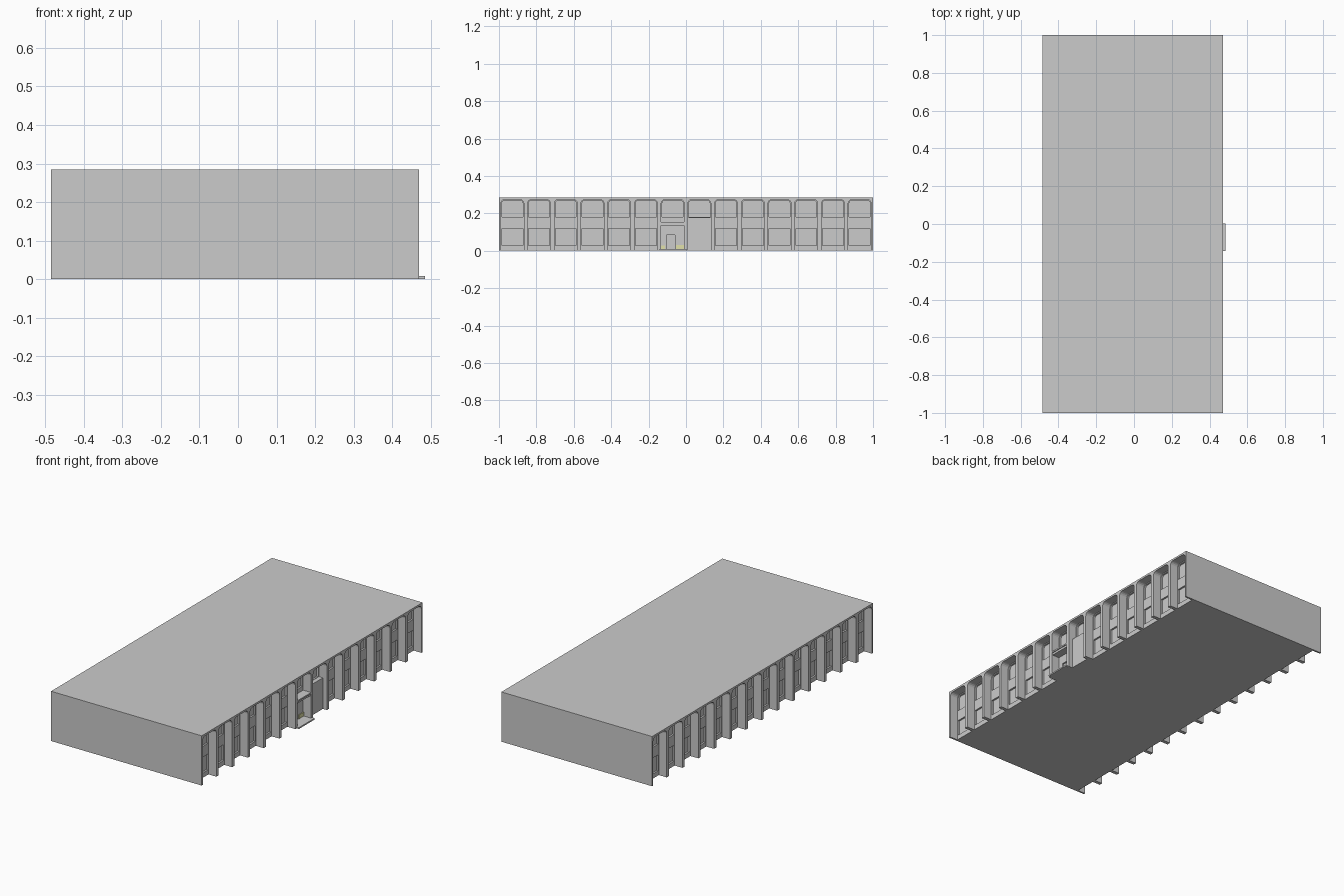
import bpy, bmesh, math

if "Cube" in bpy.data.objects:
    bpy.data.objects.remove(bpy.data.objects["Cube"])

H, PITCH, HALF = 0.285, 2 / 14, 0.0615     # height, bay pitch, half opening
X0, X1, DEPTH = -0.485, 0.47, 0.05         # facade planes and fin depth
BAYS = [(i - 6.5) * PITCH for i in range(14)]
ENTRANCE, BLANK = 6, 7


def finish(bm, name):
    bmesh.ops.recalc_face_normals(bm, faces=bm.faces)
    mesh = bpy.data.meshes.new(name)
    bm.to_mesh(mesh)
    bm.free()
    ob = bpy.data.objects.new(name, mesh)
    bpy.context.collection.objects.link(ob)
    return ob


def prism(bm, pts, xa, xb, back=True):
    """Extrude a y-z outline from xa to xb (front cap at xb)."""
    a = [bm.verts.new((xa, y, z)) for y, z in pts]
    b = [bm.verts.new((xb, y, z)) for y, z in pts]
    bm.faces.new(b)
    if back:
        bm.faces.new(a[::-1])
    for i in range(len(pts)):
        j = (i + 1) % len(pts)
        bm.faces.new((a[i], a[j], b[j], b[i]))


def rect(y0, y1, z0, z1):
    return [(y0, z0), (y1, z0), (y1, z1), (y0, z1)]


def arch(c, half, z0, z1, r, n=4):
    """Opening with rounded top corners, listed left bottom to right bottom."""
    pts = [(c - half, z0)]
    for cy, start in ((c - half + r, 180), (c + half - r, 90)):
        for k in range(n + 1):
            t = math.radians(start - 90 * k / n)
            pts.append((cy + r * math.cos(t), z1 - r + r * math.sin(t)))
    return pts + [(c + half, z0)]


def box(name, x0, x1, y0, y1, z0, z1, mat=None):
    bm = bmesh.new()
    prism(bm, rect(y0, y1, z0, z1), x0, x1)
    ob = finish(bm, name)
    if mat:
        ob.data.materials.append(mat)
    return ob


# main block behind the fins
core = box("main_block", X0 + DEPTH, X1 - DEPTH, -1, 1, 0, H)

# recessed windows on both long sides
bm = bmesh.new()
for side, wall in ((1, X1 - DEPTH), (-1, X0 + DEPTH)):
    for i, c in enumerate(BAYS):
        xa, xb = wall - side * 0.01, wall + side * 0.02
        prism(bm, arch(c, 0.056, 0.18, 0.269, 0.016), xa, xb)
        if side < 0 or i not in (ENTRANCE, BLANK):
            prism(bm, rect(c - 0.056, c + 0.056, 0.027, 0.118), xa, xb)
# entrance door recess
prism(bm, rect(-0.105, -0.06, 0.008, 0.085), X1 - DEPTH - 0.01, X1 - DEPTH + 0.02)
cutter = finish(bm, "window_cutter")
cutter.hide_render = True
cutter.hide_set(True)
mod = core.modifiers.new("windows", "BOOLEAN")
mod.operation, mod.solver, mod.object = "DIFFERENCE", "EXACT", cutter

# comb of fins and arched heads on each long side
outline = [(-1, H), (-1, 0)]
for c in BAYS:
    outline += arch(c, HALF, 0, 0.274, 0.022)
outline += [(1, 0), (1, H)]
for name, xa, xb in (("right_fins", X1 - DEPTH, X1), ("left_fins", X0 + DEPTH, X0)):
    bm = bmesh.new()
    prism(bm, outline, xa, xb, back=False)
    finish(bm, name)

# entrance: step, canopy, blank panel beside it
wall = X1 - DEPTH
c = BAYS[ENTRANCE]
box("entrance_step", wall, 0.485, -0.142, 0.002, 0, 0.008)
box("canopy_slab", wall, X1, c - HALF, c + HALF, 0.147, 0.155)
box("canopy_soffit", wall, X1 - 0.005, c - HALF, c + HALF, 0.135, 0.147)
box("blank_panel", wall, wall + 0.025, BAYS[BLANK] - HALF, BAYS[BLANK] + HALF, 0, 0.178)

# pale yellow low panels either side of the door
yellow = bpy.data.materials.new("pale_yellow")
yellow.diffuse_color = (0.75, 0.75, 0.4, 1)
yellow.use_nodes = True
yellow.node_tree.nodes["Principled BSDF"].inputs["Base Color"].default_value = yellow.diffuse_color
box("low_panel_left", wall, wall + 0.004, c - HALF, -0.112, 0.008, 0.028, yellow)
box("low_panel_right", wall, wall + 0.004, -0.054, c + HALF, 0.008, 0.03, yellow)
